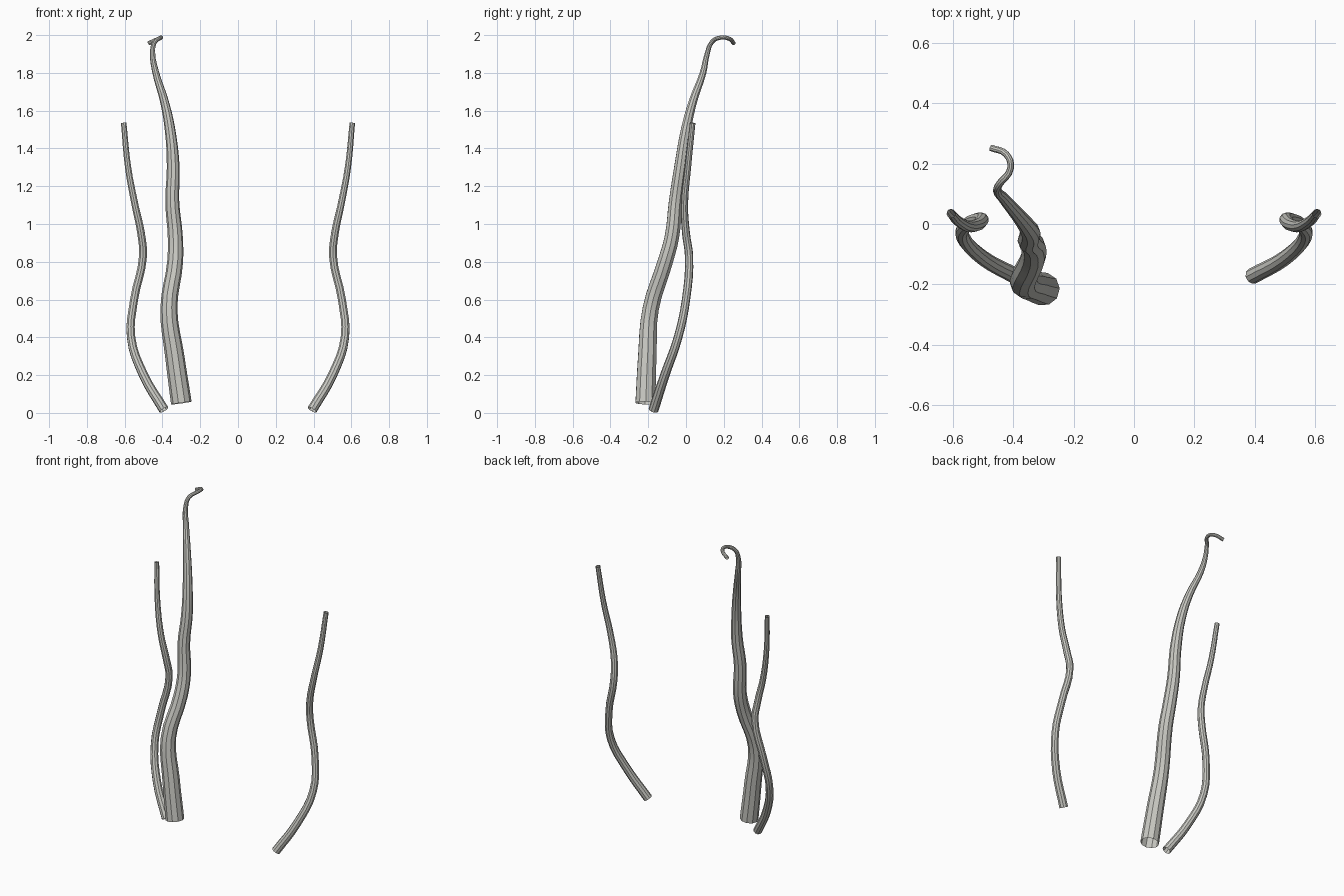
import bpy

cube = bpy.data.objects.get("Cube")
if cube:
    bpy.data.objects.remove(cube, do_unlink=True)

# Pale grey material shared by all tendrils
mat = bpy.data.materials.new("pale_grey")
mat.use_nodes = True
colour = (0.58, 0.58, 0.54, 1)
mat.diffuse_color = colour
bsdf = next(n for n in mat.node_tree.nodes if n.type == 'BSDF_PRINCIPLED')
bsdf.inputs["Base Color"].default_value = colour
bsdf.inputs["Roughness"].default_value = 0.8


def tendril(name, path, steps, side=1):
    """Open tapered tube through (x, y, z, radius) points."""
    curve = bpy.data.curves.new(name + "_path", 'CURVE')
    curve.dimensions = '3D'
    curve.bevel_depth = 1.0
    curve.bevel_resolution = 3
    curve.resolution_u = steps
    curve.use_fill_caps = False
    spline = curve.splines.new('BEZIER')
    spline.bezier_points.add(len(path) - 1)
    for point, (x, y, z, r) in zip(spline.bezier_points, path):
        point.co = (side * x, y, z)
        point.radius = r
        point.handle_left_type = point.handle_right_type = 'AUTO'
    helper = bpy.data.objects.new(name + "_helper", curve)
    bpy.context.collection.objects.link(helper)
    bpy.context.view_layer.update()
    graph = bpy.context.evaluated_depsgraph_get()
    mesh = bpy.data.meshes.new_from_object(helper.evaluated_get(graph))
    bpy.data.objects.remove(helper, do_unlink=True)
    mesh.name = name
    mesh.materials.clear()
    mesh.materials.append(mat)
    obj = bpy.data.objects.new(name, mesh)
    bpy.context.collection.objects.link(obj)
    bpy.ops.object.select_all(action='DESELECT')
    obj.select_set(True)
    bpy.context.view_layer.objects.active = obj
    bpy.ops.object.shade_smooth_by_angle(angle=0.45)
    return obj


# Thick tendril with a curled tip
main_path = [
    (-.30, -.215, .052, .055), (-.335, -.205, .3, .051),
    (-.366, -.187, .55, .045), (-.333, -.11, .8, .042),
    (-.332, -.075, .93, .040), (-.348, -.055, 1.12, .037),
    (-.343, -.03, 1.3, .034), (-.36, .0, 1.5, .028),
    (-.39, .037, 1.65, .023), (-.435, .09, 1.8, .018),
    (-.452, .112, 1.9, .014), (-.443, .135, 1.96, .012),
    (-.408, .185, 1.987, .011), (-.422, .23, 1.98, .011),
    (-.473, .252, 1.957, .011)]
tendril("thick_tendril", main_path, 4)

# Thin wavy tendrils, mirrored left and right
thin_path = [
    (-.392, -.172, .016, .027), (-.5, -.112, .2, .025),
    (-.566, -.042, .4, .023), (-.55, .0, .6, .022),
    (-.503, .016, .83, .022), (-.513, .0, .95, .021),
    (-.545, -.008, 1.1, .019), (-.582, .01, 1.3, .017),
    (-.605, .035, 1.535, .015)]
tendril("right_thin_tendril", thin_path, 4)
tendril("left_thin_tendril", thin_path, 4, -1)
